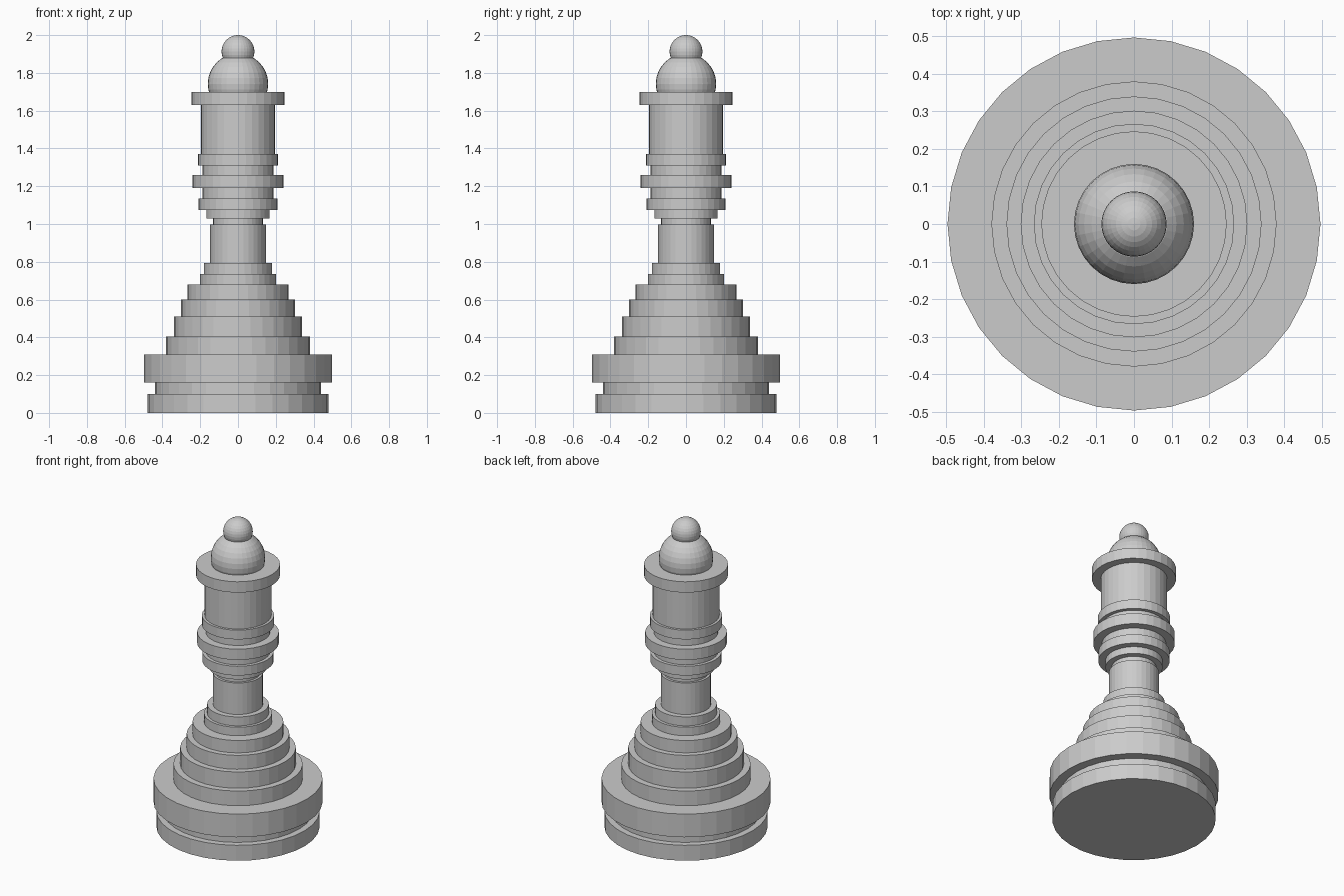
import bpy

if "Cube" in bpy.data.objects:
    bpy.data.objects.remove(bpy.data.objects["Cube"])

SIDES = 32

# Turned tiers from bottom to top: name, radius, top height
TIERS = [
    ("base_foot", 0.48, 0.10),
    ("base_groove", 0.44, 0.16),
    ("base_rim", 0.497, 0.31),
    ("skirt_step_1", 0.38, 0.405),
    ("skirt_step_2", 0.34, 0.51),
    ("skirt_step_3", 0.302, 0.60),
    ("skirt_step_4", 0.267, 0.68),
    ("stem_collar_lower", 0.20, 0.735),
    ("stem_collar_upper", 0.181, 0.793),
    ("stem", 0.147, 0.997),
    ("neck", 0.132, 1.03),
    ("neck_ring_small", 0.168, 1.075),
    ("neck_ring_lower", 0.21, 1.135),
    ("neck_band_lower", 0.189, 1.19),
    ("neck_ring_middle", 0.24, 1.26),
    ("neck_band_upper", 0.189, 1.31),
    ("neck_ring_upper", 0.212, 1.37),
    ("head", 0.196, 1.63),
    ("crown_rim", 0.247, 1.70),
]


def tier(name, radius, bottom, top):
    bpy.ops.mesh.primitive_cylinder_add(
        vertices=SIDES, radius=radius, depth=top - bottom,
        location=(0, 0, (bottom + top) / 2))
    bpy.context.object.name = name


def ball(name, radius, z):
    bpy.ops.mesh.primitive_uv_sphere_add(
        segments=SIDES, ring_count=16, radius=radius, location=(0, 0, z))
    bpy.context.object.name = name


# Stacked body
bottom = 0.0
for name, radius, top in TIERS:
    tier(name, radius, bottom, top)
    bottom = top

# Dome and finial on the crown
ball("crown_dome", 0.16, 1.742)
ball("finial", 0.087, 1.913)
